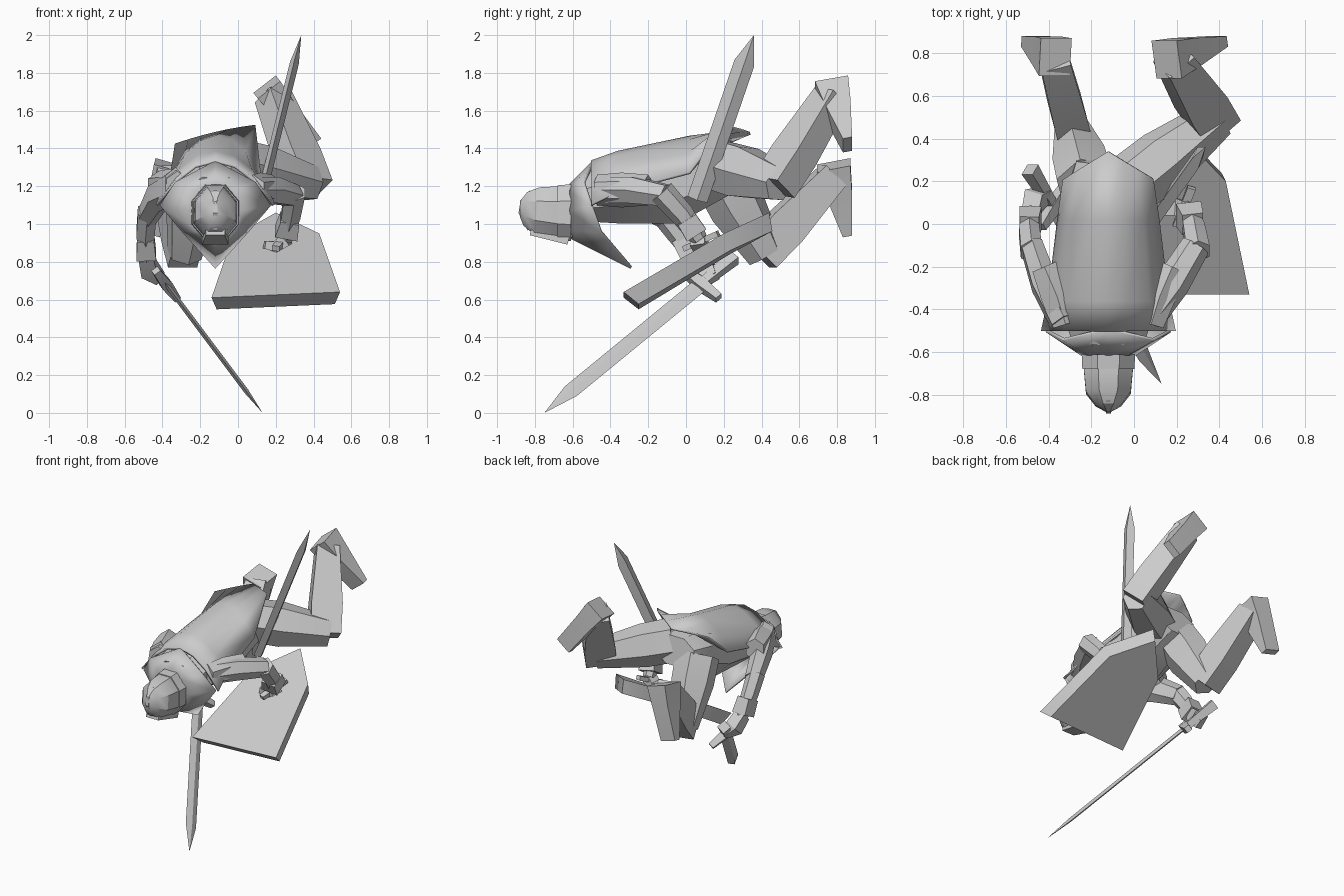
import bpy, bmesh, math
from mathutils import Vector as V

cube = bpy.data.objects.get("Cube")
if cube:
    bpy.data.objects.remove(cube)

grey = bpy.data.materials.new("plain_grey")
grey.use_nodes = True
GREY = (0.6, 0.6, 0.6, 1)
grey.diffuse_color = GREY
grey.node_tree.nodes["Principled BSDF"].inputs["Base Color"].default_value = GREY

CX = -0.12  # body centre line


def finish(name, bm, thick=0, smooth=30):
    bmesh.ops.recalc_face_normals(bm, faces=bm.faces)
    me = bpy.data.meshes.new(name)
    bm.to_mesh(me)
    bm.free()
    me.materials.append(grey)
    ob = bpy.data.objects.new(name, me)
    bpy.context.collection.objects.link(ob)
    if thick:
        mod = ob.modifiers.new("thickness", "SOLIDIFY")
        mod.thickness = thick
        mod.offset = 0
    bpy.ops.object.select_all(action="DESELECT")
    ob.select_set(True)
    bpy.context.view_layer.objects.active = ob
    bpy.ops.object.shade_smooth_by_angle(angle=math.radians(smooth))
    return ob


def bridge(bm, rings, closed=True):
    n = len(rings[0])
    for a, b in zip(rings, rings[1:]):
        for i in range(n if closed else n - 1):
            j = (i + 1) % n
            bm.faces.new((a[i], a[j], b[j], b[i]))


def limb(name, points, radii, sides=4, hint=(1, 0, 0)):
    """Tube through points; radii are half sizes along hint and across it."""
    pts = [V(p) for p in points]
    bm = bmesh.new()
    rings = []
    for k, p in enumerate(pts):
        t = (pts[min(k + 1, len(pts) - 1)] - pts[max(k - 1, 0)]).normalized()
        u = V(hint)
        u = (u - t * u.dot(t)).normalized()
        v = t.cross(u)
        s = 1 / math.cos(math.pi / sides)
        angs = [(i + 0.5) * math.tau / sides for i in range(sides)]
        rings.append([bm.verts.new(p + u * radii[k][0] * s * math.cos(a)
                                   + v * radii[k][1] * s * math.sin(a)) for a in angs])
    bridge(bm, rings)
    bm.faces.new(rings[0])
    bm.faces.new(rings[-1])
    return finish(name, bm)


def blade(name, tip, base, normal, width, thick, point):
    """Flat diamond-section blade tapering to a point."""
    tip, base, n = V(tip), V(base), V(normal).normalized()
    d = (tip - base).normalized()
    w = d.cross(n).normalized()
    bm = bmesh.new()
    rings = [[bm.verts.new(c + o) for o in (w * width, n * thick, -w * width, -n * thick)]
             for c in (base, tip - d * point)]
    bridge(bm, rings)
    bm.faces.new(rings[0])
    end = bm.verts.new(tip)
    for i in range(4):
        bm.faces.new((rings[1][i], rings[1][(i + 1) % 4], end))
    finish(name, bm)
    return d, w


# Torso and hips
limb("torso", [(CX, -0.54, 1.13), (CX, -0.36, 1.17), (CX, -0.08, 1.2), (CX, 0.14, 1.27), (CX, 0.3, 1.3)],
     [(0.17, 0.12), (0.23, 0.17), (0.19, 0.2), (0.2, 0.15), (0.15, 0.1)], 8)

# Cape over the back, ending in a raised pointed tail
bm = bmesh.new()
rows = []
for y, half, top, side, roll, tail in ((-0.5, 0.31, 1.33, 1.1, 0, 0), (-0.36, 0.28, 1.38, 1.17, 0, 0),
                                       (0.02, 0.235, 1.46, 1.26, 0.01, 0), (0.21, 0.21, 1.48, 1.47, 0.05, 0.13)):
    row = []
    for i in range(7):
        t = i / 3 - 1
        row.append(bm.verts.new((CX + half * t, y + tail * (1 - abs(t)),
                                 top - (top - side) * abs(t) ** 2 + roll * t)))
    rows.append(row)
bridge(bm, rows, closed=False)
finish("cape", bm, 0.015)

# Shoulder mantle with its long front point
bm = bmesh.new()
right_half = [(0.21, -0.54, 1.22), (0.29, -0.5, 1.1), (0.17, -0.45, 0.96)]
outer = [(0, -0.49, 1.33)] + right_half + [(0, -0.29, 0.77)] + [(-x, y, z) for x, y, z in reversed(right_half)]
collar = [bm.verts.new((CX + 0.125 * math.sin(a), -0.61, 1.07 + 0.14 * math.cos(a)))
          for a in (i * math.tau / 8 for i in range(8))]
bridge(bm, [collar, [bm.verts.new((CX + x, y, z)) for x, y, z in outer]])
finish("mantle", bm, 0.015, 20)

# Head and helmet
limb("neck", [(CX, -0.4, 1.15), (CX, -0.64, 1.07)], [(0.1, 0.1), (0.09, 0.1)], 8)
limb("helmet", [(CX, -0.6, 1.06), (CX, -0.68, 1.06), (CX, -0.79, 1.07), (CX, -0.85, 1.08), (CX, -0.88, 1.08)],
     [(0.1, 0.13), (0.115, 0.14), (0.105, 0.125), (0.06, 0.09), (0.012, 0.04)], 8)
limb("helmet_rim", [(CX, -0.61, 1.06), (CX, -0.68, 1.06)], [(0.125, 0.15), (0.122, 0.145)], 8)
limb("visor_ridge", [(CX, -0.82, 1.17), (CX, -0.865, 1.12), (CX, -0.875, 1.06), (CX, -0.83, 0.97)],
     [(0.01, 0.01), (0.012, 0.012), (0.012, 0.012), (0.01, 0.01)], 4)
limb("chin_guard", [(CX, -0.82, 0.97), (CX, -0.62, 0.92)], [(0.05, 0.03), (0.07, 0.03)], 4)

# Left arm, holding the shield
limb("left_upper_arm", [(0.06, -0.44, 1.18), (0.18, -0.28, 1.18), (0.29, -0.1, 1.15)],
     [(0.07, 0.07), (0.07, 0.07), (0.055, 0.06)], 6, (0, 0, 1))
limb("left_forearm", [(0.3, -0.13, 1.17), (0.28, -0.02, 1.05), (0.25, 0.07, 0.92)],
     [(0.055, 0.06), (0.05, 0.055), (0.035, 0.04)], 6)
limb("left_cuff", [(0.275, 0.0, 1.03), (0.255, 0.05, 0.95)], [(0.05, 0.055), (0.06, 0.06)], 4)
limb("left_hand", [(0.26, 0.06, 0.92), (0.2, 0.08, 0.88), (0.14, 0.07, 0.89)],
     [(0.04, 0.035), (0.04, 0.03), (0.03, 0.02)], 4, (0, 1, 0))
limb("shield_grip", [(0.2, -0.01, 0.87), (0.27, 0.17, 0.95)], [(0.02, 0.015)] * 2, 4)

# Right arm, holding the sword
limb("right_upper_arm", [(-0.33, -0.46, 1.2), (-0.42, -0.28, 1.15), (-0.48, -0.1, 1.04)],
     [(0.06, 0.09), (0.06, 0.08), (0.05, 0.06)], 6)
limb("right_forearm", [(-0.48, -0.13, 1.07), (-0.49, -0.04, 0.95), (-0.485, 0.05, 0.82)],
     [(0.05, 0.06), (0.048, 0.055), (0.035, 0.04)], 6)
limb("right_cuff", [(-0.49, -0.02, 0.93), (-0.485, 0.03, 0.83)], [(0.045, 0.06), (0.052, 0.06)], 4)
limb("right_hand", [(-0.485, 0.04, 0.83), (-0.47, 0.11, 0.76), (-0.41, 0.14, 0.71)],
     [(0.04, 0.04), (0.045, 0.05), (0.03, 0.03)], 4)
for side, x, z in (("left", 0.12, 1.18), ("right", -0.36, 1.2)):
    out = 1 if side == "left" else -1
    limb(side + "_shoulder_plate", [(x - out * 0.04, -0.47, z), (x, -0.34, z), (x + out * 0.06, -0.2, z)],
         [(0.06, 0.07), (0.075, 0.08), (0.06, 0.07)], 6)

# Sword with guard and handle
guard = V((-0.38, 0.08, 0.68))
d, w = blade("sword_blade", (0.13, -0.75, 0), guard, (0.8, 0, 0.6), 0.045, 0.013, 0.2)
limb("sword_guard", [guard - w * 0.13, guard, guard + w * 0.13], [(0.02, 0.02), (0.03, 0.03), (0.02, 0.02)], 4, d)
limb("sword_handle", [guard, guard - d * 0.25], [(0.022, 0.022), (0.032, 0.032)], 4, w)

# Scabbard at the left hip, pointing up
blade("scabbard", (0.335, 0.36, 2.0), (0.12, 0.06, 1.13), (0.97, -0.05, -0.22), 0.055, 0.024, 0.16)

# Shield: symmetric five-cornered slab with a smaller outer face
face = [V(p) for p in ((-0.14, -0.33, 0.61), (0.54, -0.33, 0.64), (0.43, 0.2, 0.95), (0.2, 0.44, 1.06), (-0.03, 0.2, 0.93))]
mid = sum(face, V()) / 5
drop = V((0.0, 0.05, -0.08))
bm = bmesh.new()
inner = [bm.verts.new(p) for p in face]
lower = [bm.verts.new(p.lerp(mid, 0.08) + drop) for p in face]
bridge(bm, [inner, lower])
bm.faces.new(inner)
bm.faces.new(lower)
finish("shield", bm)

# Legs: thigh, shin and foot for each side
legs = {
    "left": ((-0.02, 0.18, 1.31), (0.37, 0.48, 1.22), (0.18, 0.78, 1.69), (0.39, 0.855, 1.42)),
    "right": ((-0.22, 0.18, 1.25), (-0.28, 0.41, 0.86), (-0.38, 0.79, 1.27), (-0.47, 0.855, 0.95)),
}
for side, (hip, knee, ankle, toe) in legs.items():
    hip, knee, ankle, toe = V(hip), V(knee), V(ankle), V(toe)
    bend = (hip - knee).cross(ankle - knee)
    limb(side + "_thigh", [hip, hip.lerp(knee, 0.4), knee.lerp(hip, -0.06)],
         [(0.13, 0.13), (0.125, 0.135), (0.08, 0.09)], 6, bend)
    limb(side + "_shin", [knee.lerp(ankle, -0.05), knee.lerp(ankle, 0.3), ankle.lerp(knee, 0.03)],
         [(0.08, 0.1), (0.08, 0.105), (0.07, 0.075)], 4, bend)
    limb(side + "_foot", [ankle.lerp(toe, -0.13), ankle.lerp(toe, 0.3), toe],
         [(0.09, 0.075), (0.07, 0.065), (0.025, 0.06)], 4, (0, 1, 0))
